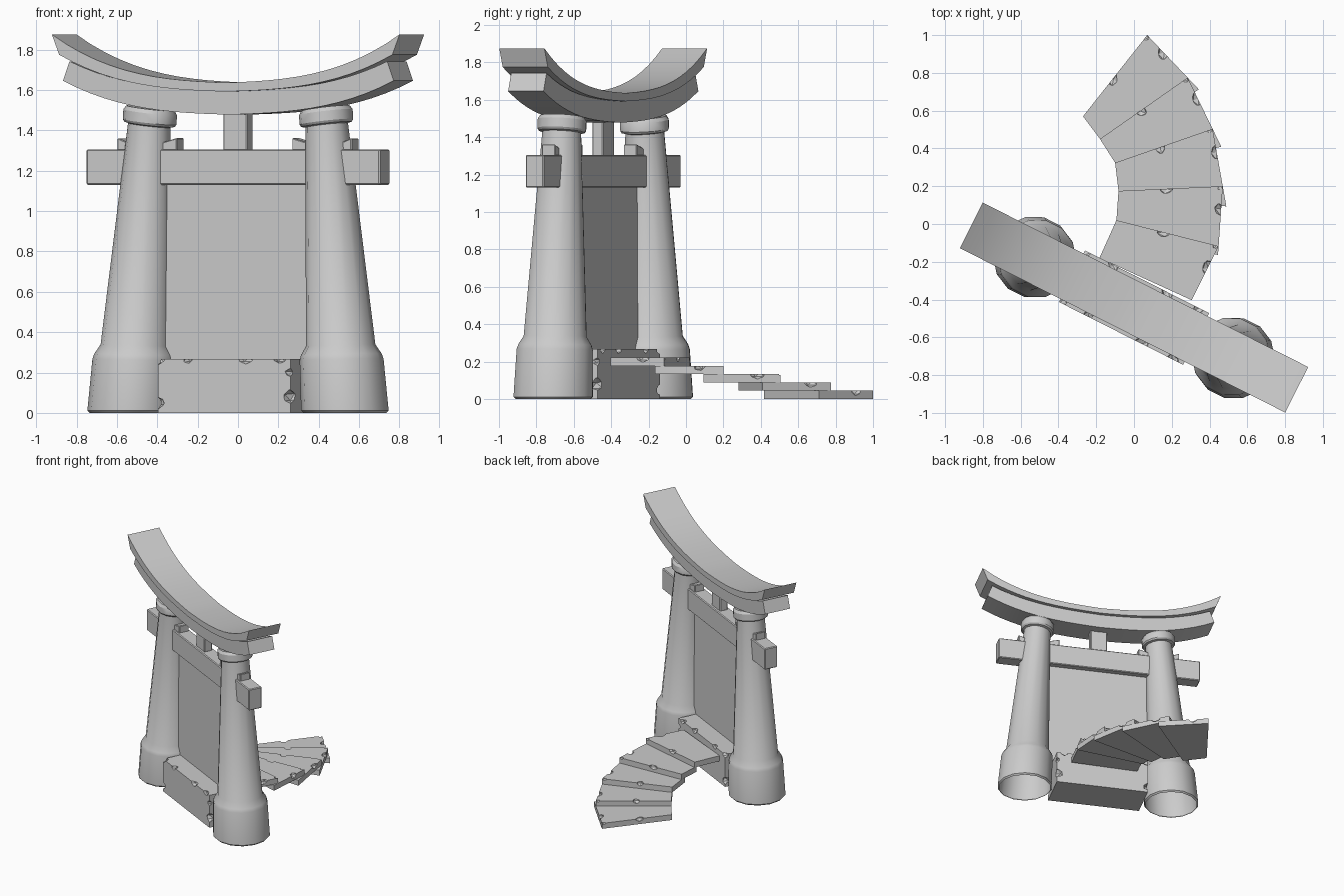
import bpy, bmesh, math, random
from mathutils import Vector, Matrix

if "Cube" in bpy.data.objects:
    bpy.data.objects.remove(bpy.data.objects["Cube"])

random.seed(4)
# the gate stands turned about z; the stairs are laid out in world space
GATE = Matrix.Translation((0, -0.4425, 0)) @ Matrix.Rotation(math.radians(-26.8), 4, 'Z')


def finish(name, bm, matrix=None, bevel=0, smooth=True):
    bmesh.ops.recalc_face_normals(bm, faces=bm.faces[:])
    me = bpy.data.meshes.new(name)
    bm.to_mesh(me)
    bm.free()
    ob = bpy.data.objects.new(name, me)
    bpy.context.collection.objects.link(ob)
    if matrix:
        ob.matrix_world = matrix
    if bevel:
        m = ob.modifiers.new("bevel", 'BEVEL')
        m.width = bevel
        m.segments = 1
    if smooth:
        bpy.ops.object.select_all(action='DESELECT')
        ob.select_set(True)
        bpy.context.view_layer.objects.active = ob
        bpy.ops.object.shade_smooth_by_angle(angle=math.radians(32))
    return ob


def prism(outline, z0, z1):
    bm = bmesh.new()
    f = bm.faces.new([bm.verts.new((x, y, z0)) for x, y in outline])
    r = bmesh.ops.extrude_face_region(bm, geom=[f])
    for v in r["geom"]:
        if isinstance(v, bmesh.types.BMVert):
            v.co.z = z1
    return bm


def box(name, x0, x1, depth, z0, z1, bevel=0.006):
    d = depth / 2
    return finish(name, prism([(x0, -d), (x1, -d), (x1, d), (x0, d)], z0, z1), GATE, bevel, False)


def chip(ob, spots):
    """Break small pieces off a stone at the given (point, size) spots."""
    bm = bmesh.new()
    for p, s in spots:
        rot = Matrix.Rotation(random.uniform(0, 3), 4, 'Z') @ Matrix.Rotation(random.uniform(-.3, .3), 4, 'X')
        bmesh.ops.create_icosphere(bm, subdivisions=1, radius=1,
                                   matrix=Matrix.Translation(p) @ rot @ Matrix.Diagonal((s, s * .7, s * .6, 1)))
    cutter = finish("chip_cutter", bm, ob.matrix_world.copy(), smooth=False)
    cutter.hide_render = True
    m = ob.modifiers.new("chips", 'BOOLEAN')
    m.operation = 'DIFFERENCE'
    m.object = cutter
    bpy.context.view_layer.update()
    bpy.context.view_layer.objects.active = ob
    bpy.ops.object.modifier_apply(modifier="chips")
    bpy.data.objects.remove(cutter)


# pillars: leaning lathe with flared foot and tilted collar, open underneath
PROFILE = [(.205, 0), (.217, .012), (.208, .265), (.200, .29), (.172, .335), (.106, 1.425),
           (.125, 1.43), (.133, 1.442), (.133, 1.49), (.12, 1.51), (0, 1.51)]
N = 14


def pillar(name, side):
    bm = bmesh.new()
    rings = []
    for r, z in PROFILE:
        ring = []
        for i in range(N):
            a = 2 * math.pi * i / N
            du, dv = r * math.cos(a), r * math.sin(a)
            ring.append(bm.verts.new((side * (.594 - .0715 * z + du), dv, z + .085 * du * z)))
        rings.append(ring)
    for a, b in zip(rings, rings[1:]):
        for i in range(N):
            j = (i + 1) % N
            bm.faces.new((a[i], a[j], b[j], b[i]))
    bmesh.ops.remove_doubles(bm, verts=bm.verts[:], dist=.0005)
    return finish(name, bm, GATE)


# curved roof beams: swept rectangle with rising ends
def rise(t):
    t = abs(t)
    return .15 * t + .85 * t ** 2.9


def roof_beam(name, depth, bottom, top):
    """bottom and top are (half length, middle height, end rise)."""
    bm = bmesh.new()
    rings = []
    for i in range(25):
        t = i / 12 - 1
        lo, hi = [(L * t, c + h * rise(t)) for L, c, h in (bottom, top)]
        rings.append([bm.verts.new((x, y, z)) for (x, z), y in
                      ((lo, -depth / 2), (lo, depth / 2), (hi, depth / 2), (hi, -depth / 2))])
    for a, b in zip(rings, rings[1:]):
        for k in range(4):
            m = (k + 1) % 4
            bm.faces.new((a[k], a[m], b[m], b[k]))
    bm.faces.new(rings[0])
    bm.faces.new(rings[-1])
    return finish(name, bm, GATE)


roof_beam("upper_roof_beam", .27, (.925, 1.592, .183), (.965, 1.636, .239))
roof_beam("lower_roof_beam", .212, (.918, 1.478, .168), (.882, 1.594, .148))

# tie beam, wedges, strut and panel
box("tie_beam", -.815, .815, .11, 1.13, 1.305)
box("center_strut", -.067, .067, .067, 1.30, 1.52)
box("door_panel", -.47, .47, .012, .2, 1.2, 0)
for side, label in ((-1, "left"), (1, "right")):
    pillar(label + "_pillar", side)
    for u0, u1, part in ((.42, .32, "inner"), (.58, .65, "outer")):
        w = box(f"{label}_{part}_wedge", min(side * u0, side * u1), max(side * u0, side * u1), .08, 1.30, 1.362, .004)
        for v in w.data.vertices:
            if v.co.z > 1.33 and abs(abs(v.co.x) - u0) < .01:
                v.co.z = 1.335

# threshold stone
L, D, H = .368, .153, .268
stone = finish("threshold_stone", prism([(-L, -D), (L, -D), (L, D), (-L, D)], 0, H), GATE, smooth=False)
spots = []
for y in (-D, D):
    spots += [(Vector((x, y, H)), s) for x, s in ((-L, .05), (-.2, .04), (.12, .045), (.31, .04))]
    spots += [(Vector((-L, y, .05)), .05), (Vector((L, y, .08)), .06), (Vector((L, y, .2)), .035)]
chip(stone, spots)

# fan of stair slabs: outer and inner end of each front edge
EDGES = [((.07, 1.0), (-.27, .57)), ((.284, .775), (-.18, .45)), ((.416, .504), (-.10, .324)),
         ((.47, .20), (-.082, .175)), ((.448, -.117), (-.093, .02)), ((.305, -.403), (-.183, -.18))]
OVERLAP = [1.28, 1.35, 1.35, 1.15, 1.0]
for i, k in enumerate(OVERLAP):
    (o0, n0), (o1, n1) = [[Vector(p) for p in e] for e in EDGES[i:i + 2]]
    z0, z1 = i * .0445, (i + 1) * .0445
    slab = finish(f"stair_slab_{i + 1}", prism([o0, n0, n0.lerp(n1, k), o0.lerp(o1, k)], z0, z1), smooth=False)
    chip(slab, [(o0.lerp(o1, .4).to_3d() + Vector((0, 0, z1)), .045),
                (o0.lerp(n0, .54).to_3d() + Vector((0, 0, z1)), .04),
                (o0.lerp(n0, .03).to_3d() + Vector((0, 0, z1)), .022)])
